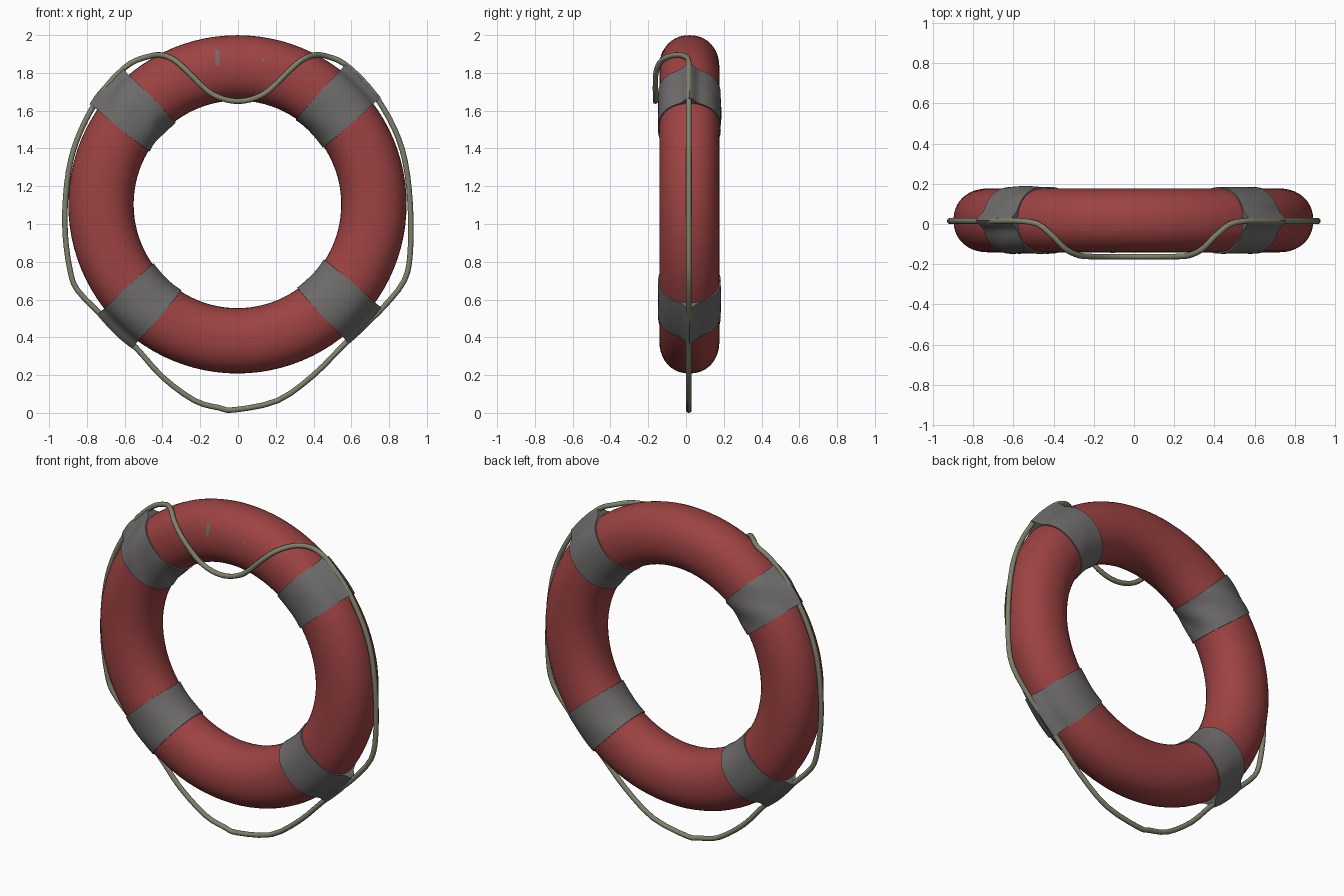
import bpy, bmesh, math
from mathutils import Vector

if "Cube" in bpy.data.objects:
    bpy.data.objects.remove(bpy.data.objects["Cube"])

CX, CY, CZ = -0.003, 0.018, 1.104      # ring centre
MAJOR, RAD, DEP = 0.7225, 0.173, 0.159  # ring radius, tube half sizes


def material(name, rgb):
    m = bpy.data.materials.new(name)
    m.diffuse_color = (*rgb, 1)
    m.use_nodes = True
    m.node_tree.nodes["Principled BSDF"].inputs["Base Color"].default_value = m.diffuse_color
    return m


RED = material("faded red", (0.34, 0.055, 0.055))
GREY = material("grey fabric", (0.155, 0.15, 0.148))
ROPE = material("olive rope", (0.21, 0.225, 0.145))


def tube_point(a, t, off=0.0, bulge=0.0):
    """Point on the ring: a = angle round the ring, t = angle round the tube."""
    c, s = math.cos(t), math.sin(t)
    c = math.copysign(abs(c) ** 0.93, c)
    s = math.copysign(abs(s) ** 0.93, s)
    r = MAJOR + (RAD + off) * c + bulge
    return Vector((CX + r * math.cos(a), CY + (DEP + off) * s, CZ + r * math.sin(a)))


def surface(name, rows, mat, close_rows=False, close_cols=True):
    """Skin a grid of points."""
    bm = bmesh.new()
    grid = [[bm.verts.new(p) for p in row] for row in rows]
    n, m = len(grid), len(grid[0])
    for i in range(n if close_rows else n - 1):
        for j in range(m if close_cols else m - 1):
            k, l = (i + 1) % n, (j + 1) % m
            bm.faces.new((grid[i][j], grid[i][l], grid[k][l], grid[k][j]))
    bmesh.ops.recalc_face_normals(bm, faces=bm.faces)
    me = bpy.data.meshes.new(name)
    bm.to_mesh(me)
    bm.free()
    me.materials.append(mat)
    ob = bpy.data.objects.new(name, me)
    bpy.context.collection.objects.link(ob)
    bpy.context.view_layer.objects.active = ob
    ob.select_set(True)
    bpy.ops.object.shade_smooth_by_angle(angle=math.radians(50))
    ob.select_set(False)
    return ob


# Float ring
surface("float_ring", [[tube_point(math.tau * i / 96, math.tau * j / 40) for j in range(40)]
                       for i in range(96)], RED, close_rows=True)


# Fabric bands, each with a raised sleeve over the rope on the outer rim
def band(name, centre, wrinkle):
    rows, cols, steps = [], 80, 12
    for i in range(-1, steps + 2):
        u = 2 * min(max(i, 0), steps) / steps - 1
        edge = i < 0 or i > steps                 # hem tucked into the ring
        row = []
        for j in range(cols):
            t = math.tau * j / cols
            half = math.radians(9.4 - 1.5 * math.cos(t))
            a = math.radians(centre) + u * half
            d = math.atan2(math.sin(t), math.cos(t))
            bulge = 0.043 * math.exp(-(d / 0.17) ** 2)
            off = 0.007 + wrinkle * math.sin(5 * t + 2.5 * u) * (1 - u * u)
            row.append(tube_point(a, t, -0.008, 0) if edge else tube_point(a, t, off, bulge))
        rows.append(row)
    surface(name, rows, GREY)


band("band_upper_right", 44.5, 0.001)
band("band_upper_left", 138, 0.005)
band("band_lower_left", 226, 0.001)
band("band_lower_right", -43.5, 0.001)

# Small grey marks on the upper front
for name, x, z0, z1, w in (("mark_left", -0.108, 1.842, 1.918, 0.01),
                           ("mark_right", 0.135, 1.865, 1.878, 0.007)):
    rows = []
    for i in range(7):
        z = z0 + (z1 - z0) * i / 6
        row = []
        for px in (x - w, x + w):
            r = math.hypot(px - CX, z - CZ)
            c = min(1, max(-1, (r - MAJOR) / RAD)) ** (1 / 0.93)
            row.append(tube_point(math.atan2(z - CZ, px - CX), -math.acos(c), 0.004))
        rows.append(row)
    surface(name, rows, GREY, close_cols=False)

# Grab rope: one closed loop, draped in front at the top and hanging at the bottom
drape = [(0.07, -0.162, 1.66), (0.14, -0.162, 1.69), (0.20, -0.162, 1.74), (0.27, -0.157, 1.81),
         (0.34, -0.125, 1.87), (0.41, -0.055, 1.895), (0.48, 0.0, 1.885)]
right = [(0.56, 1.85), (0.66, 1.76), (0.74, 1.66), (0.83, 1.50), (0.885, 1.33), (0.912, 1.10),
         (0.912, 0.85), (0.88, 0.70), (0.77, 0.56), (0.66, 0.455), (0.55, 0.35), (0.40, 0.20), (0.21, 0.065)]
left = [(-0.10, 0.027), (-0.23, 0.065), (-0.40, 0.19), (-0.54, 0.345), (-0.64, 0.43), (-0.72, 0.515),
        (-0.85, 0.65), (-0.89, 0.76), (-0.915, 0.95), (-0.912, 1.15), (-0.885, 1.34), (-0.83, 1.50),
        (-0.75, 1.65), (-0.67, 1.76), (-0.57, 1.85)]
path = [(0, -0.162, 1.65)] + drape + [(x, 0.015, z) for x, z in right] + [(-0.02, 0.015, 0.016)]
path += [(x, 0.015, z) for x, z in left] + [(-x, y, z) for x, y, z in reversed(drape)]
pts = [Vector(p) for p in path]
rings, n = [], len(pts)
for i in range(n):
    p0, p1, p2, p3 = (pts[(i + k) % n] for k in (-1, 0, 1, 2))
    for s in range(3):                            # smooth interpolation through the points
        u = s / 3
        pos = 0.5 * (2 * p1 + (p2 - p0) * u + (2 * p0 - 5 * p1 + 4 * p2 - p3) * u ** 2
                     + (3 * p1 - p0 - 3 * p2 + p3) * u ** 3)
        tan = ((p2 - p0) * (1 - u) + (p3 - p1) * u).normalized()
        side = tan.cross(Vector((0, 1, 0))).normalized()
        up = side.cross(tan)
        rings.append([pos + 0.0145 * (side * math.cos(math.tau * k / 10) + up * math.sin(math.tau * k / 10))
                      for k in range(10)])
surface("grab_rope", rings, ROPE, close_rows=True)
